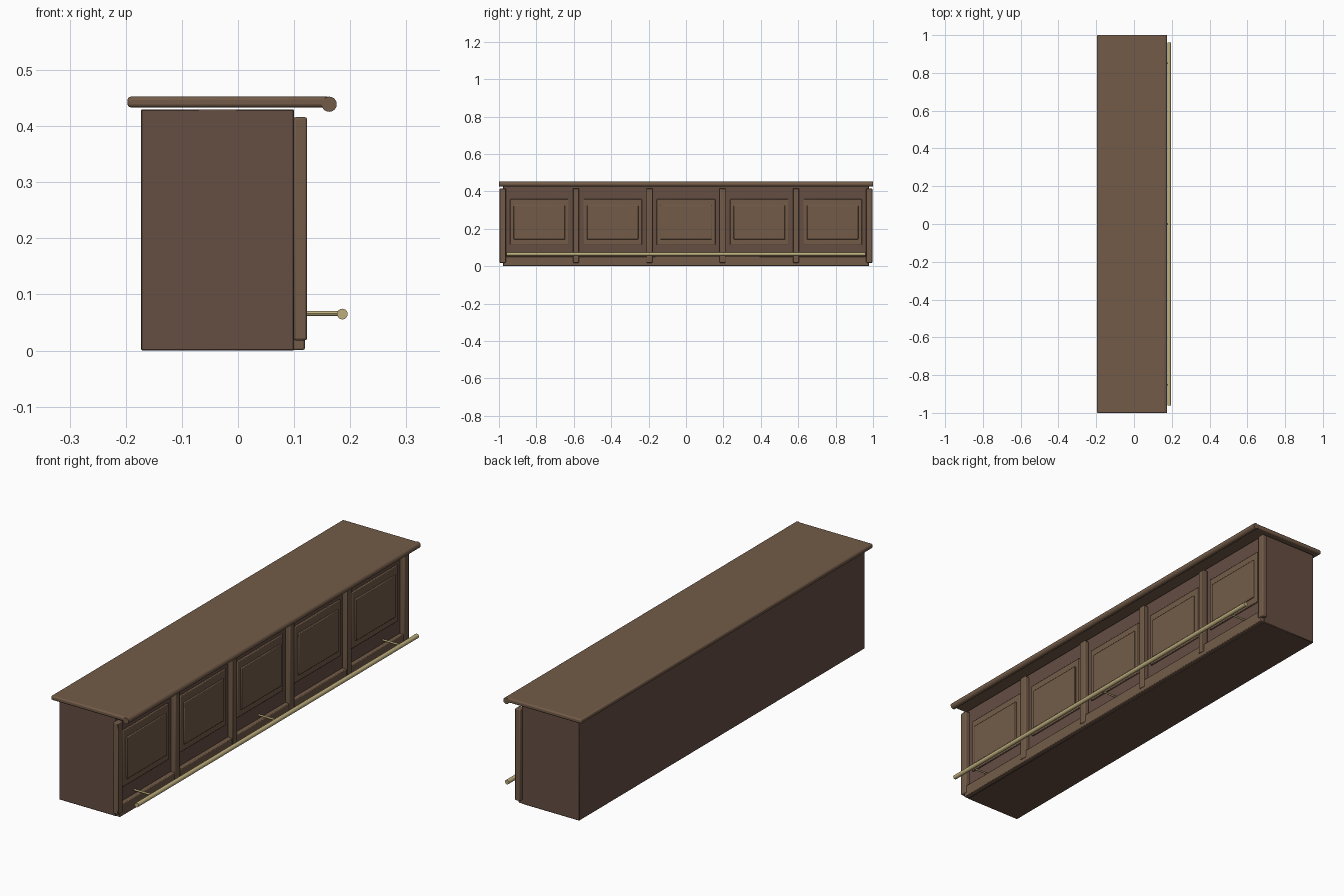
import bpy
from math import pi

if "Cube" in bpy.data.objects:
    bpy.data.objects.remove(bpy.data.objects["Cube"])


def material(name, rgb):
    m = bpy.data.materials.new(name)
    m.diffuse_color = (*rgb, 1)
    m.use_nodes = True
    m.node_tree.nodes["Principled BSDF"].inputs["Base Color"].default_value = m.diffuse_color
    return m


DARK = material("dark_wood", (0.13, 0.075, 0.055))
WOOD = material("warm_wood", (0.17, 0.105, 0.065))
BRASS = material("brass", (0.52, 0.43, 0.21))


def box(name, x, y, z, mat, bevel=0.0, segments=2):
    """Box from (min, max) pairs, with optional rounded edges."""
    bpy.ops.mesh.primitive_cube_add(size=1, location=[(a + b) / 2 for a, b in (x, y, z)])
    ob = bpy.context.object
    ob.name = name
    ob.scale = [b - a for a, b in (x, y, z)]
    bpy.ops.object.transform_apply(location=False, rotation=False, scale=True)
    ob.data.materials.append(mat)
    if bevel:
        mod = ob.modifiers.new("rounded_edges", 'BEVEL')
        mod.width = bevel
        mod.segments = segments
        bpy.ops.object.shade_smooth_by_angle()
    return ob


def rod(name, radius, length, loc, rot, mat, sides=24):
    bpy.ops.mesh.primitive_cylinder_add(vertices=sides, radius=radius, depth=length,
                                        location=loc, rotation=rot)
    ob = bpy.context.object
    ob.name = name
    ob.data.materials.append(mat)
    bpy.ops.object.shade_smooth_by_angle()
    return ob


# Cabinet body and base board
box("counter_body", (-0.173, 0.10), (-0.978, 0.978), (0.0, 0.43), DARK, 0.002, 1)
box("base_board", (0.098, 0.119), (-0.978, 0.978), (0.001, 0.052), WOOD, 0.003)

# Counter top with rounded front nosing
box("counter_top", (-0.197, 0.165), (-1, 1), (0.4335, 0.4525), WOOD, 0.006, 3)
rod("top_nosing", 0.0135, 2.0, (0.1625, 0, 0.439), (pi / 2, 0, 0), WOOD)

# Six upright stiles
PITCH = 0.392
for i in range(6):
    y = (i - 2.5) * PITCH
    box("front_stile", (0.099, 0.123), (y - 0.0165, y + 0.0165), (0.018, 0.416), WOOD, 0.004)

# Five raised panels, each with a stepped field
for i in range(5):
    y = (i - 2) * PITCH
    box("panel_frame", (0.098, 0.108), (y - 0.157, y + 0.157), (0.115, 0.358), WOOD, 0.003)
    box("panel_field", (0.106, 0.114), (y - 0.137, y + 0.137), (0.143, 0.325), WOOD, 0.003)

# Foot rail on three brackets
rod("foot_rail", 0.0095, 1.92, (0.186, 0, 0.065), (pi / 2, 0, 0), BRASS)
for y in (-0.85, 0, 0.85):
    rod("rail_bracket", 0.0042, 0.09, (0.143, y, 0.066), (0, pi / 2, 0), BRASS, 12)
